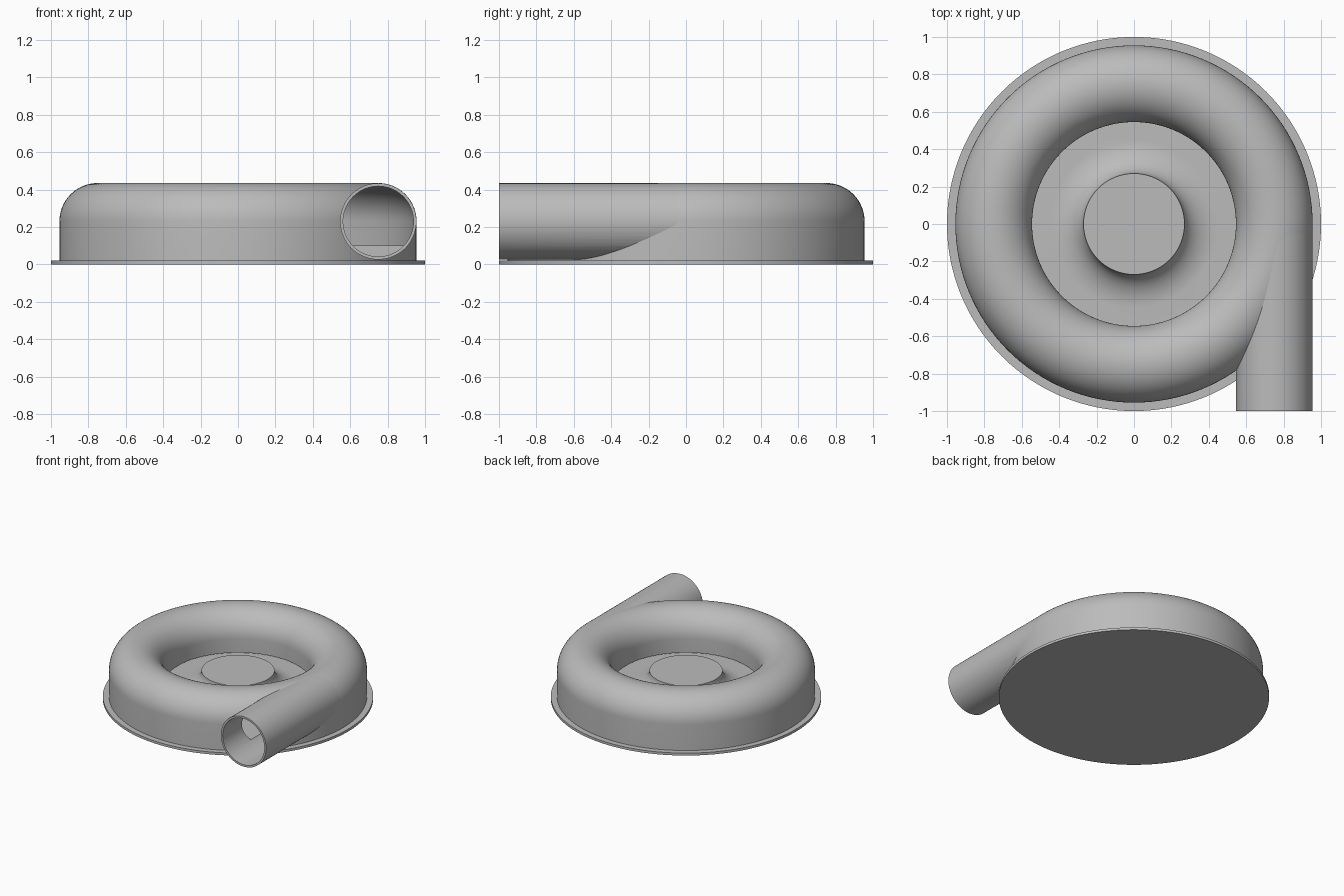
import bpy, bmesh
from math import cos, sin, pi, radians
from mathutils import Matrix, Vector

cube = bpy.data.objects.get("Cube")
if cube:
    bpy.data.objects.remove(cube, do_unlink=True)

RING, MID_Z = 0.75, 0.23        # scroll centre line
OUTER, INNER = 0.205, 0.19      # scroll wall radii
FLOOR, HUB = 0.10, 0.27

grey = bpy.data.materials.new("light_grey")
grey.use_nodes = True
grey.diffuse_color = (0.5, 0.5, 0.5, 1)
grey.node_tree.nodes["Principled BSDF"].inputs["Base Color"].default_value = (0.5, 0.5, 0.5, 1)


def finish(name, bm):
    bmesh.ops.remove_doubles(bm, verts=bm.verts, dist=1e-5)
    bmesh.ops.recalc_face_normals(bm, faces=bm.faces)
    mesh = bpy.data.meshes.new(name)
    bm.to_mesh(mesh)
    bm.free()
    mesh.materials.append(grey)
    obj = bpy.data.objects.new(name, mesh)
    bpy.context.collection.objects.link(obj)
    return obj


def lathe(name, profile, closed=True, steps=128):
    """Revolve an (r, z) profile around the z axis."""
    bm = bmesh.new()
    verts = [bm.verts.new((r, 0, z)) for r, z in profile]
    pairs = list(zip(verts, verts[1:]))
    if closed:
        pairs.append((verts[-1], verts[0]))
    edges = [bm.edges.new(p) for p in pairs]
    bmesh.ops.spin(bm, geom=verts + edges, cent=(0, 0, 0), axis=(0, 0, 1),
                   angle=2 * pi, steps=steps, use_merge=True)
    return finish(name, bm)


def arc(r, z, rx, rz, start, end, n):
    angles = [radians(start + (end - start) * i / n) for i in range(n + 1)]
    return [(r + rx * cos(a), z + rz * sin(a)) for a in angles]


def activate(obj):
    bpy.ops.object.select_all(action='DESELECT')
    obj.select_set(True)
    bpy.context.view_layer.objects.active = obj


def cut(obj, cutter):
    activate(obj)
    mod = obj.modifiers.new("cut", 'BOOLEAN')
    mod.operation = 'DIFFERENCE'
    mod.solver = 'EXACT'
    mod.object = cutter
    bpy.ops.object.modifier_apply(modifier=mod.name)
    bpy.data.objects.remove(cutter, do_unlink=True)


def along_y(obj, y):
    """Turn a lathed part so its axis runs back from y along the outlet."""
    obj.data.transform(Matrix.Translation(Vector((RING, y, MID_Z))) @ Matrix.Rotation(-pi / 2, 4, 'X'))


# Mounting flange
flange = lathe("base_flange", [(0, 0), (1, 0), (1, 0.02), (0, 0.02)], closed=False)

# Scroll housing: outer shell, inlet lip, inner channel, floor and flared hub
profile = [(0, 0.01), (RING + OUTER, 0.01)]
profile += arc(RING, MID_Z, OUTER, OUTER, 0, 180, 32)
profile += [(RING - OUTER, 0.12), (RING - INNER, 0.12)]
profile += arc(RING, MID_Z, INNER, INNER, 180, 0, 32)
profile += [(RING + INNER, FLOOR)]
profile += arc(0.45, MID_Z, 0.45 - HUB, MID_Z - FLOOR, 270, 180, 16)
profile += [(0, MID_Z)]
housing = lathe("scroll_housing", profile, closed=False)

# Outlet bore through the housing
bore = lathe("bore_cutter", [(0, 0), (0.188, 0), (0.188, 1.1), (0, 1.1)], closed=False, steps=64)
along_y(bore, -1.1)
cut(housing, bore)

# Outlet pipe, opened where it meets the scroll channel
pipe = lathe("outlet_pipe", [(0.188, 0), (0.204, 0), (0.204, 1.02), (0.188, 1.02)], steps=64)
along_y(pipe, -1.0)
channel = [(RING - INNER, FLOOR)] + arc(RING, MID_Z, INNER, INNER, 180, 0, 32) + [(RING + INNER, FLOOR)]
cut(pipe, lathe("channel_cutter", channel))

for obj in (flange, housing, pipe):
    activate(obj)
    bpy.ops.object.shade_smooth_by_angle(angle=radians(30))
